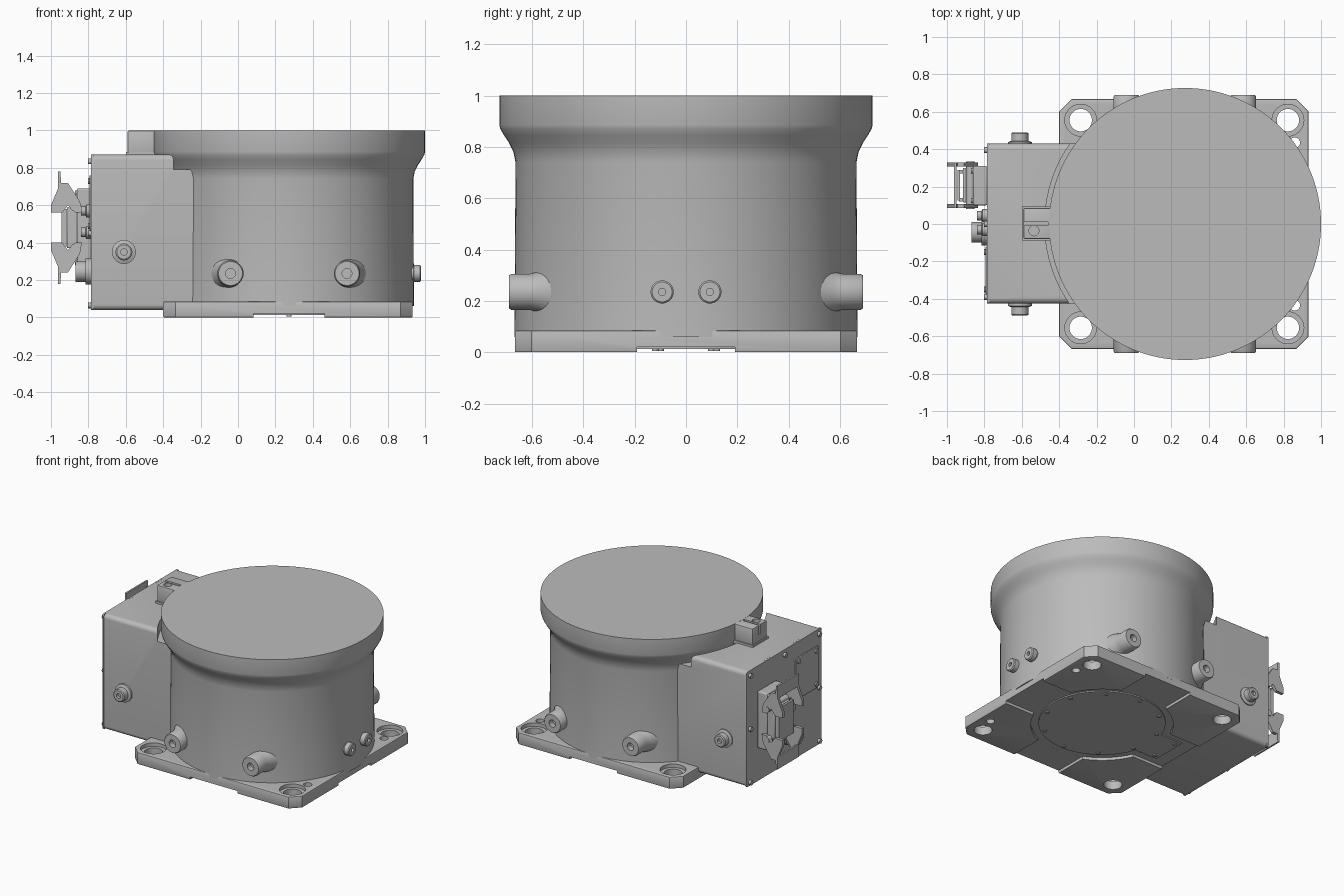
import bpy, bmesh, math
from mathutils import Vector

cube = bpy.data.objects.get("Cube")
if cube:
    bpy.data.objects.remove(cube, do_unlink=True)

grey = bpy.data.materials.new("plain grey")
grey.use_nodes = True
grey.diffuse_color = (0.5, 0.5, 0.5, 1)
grey.node_tree.nodes["Principled BSDF"].inputs["Base Color"].default_value = (0.5, 0.5, 0.5, 1)

CX, R, RIM = 0.273, 0.664, 0.727   # drum centre and radii
WALL = -0.785                      # outer face of the terminal box


def finish(name, bm):
    bmesh.ops.remove_doubles(bm, verts=bm.verts, dist=1e-5)
    bmesh.ops.recalc_face_normals(bm, faces=bm.faces)
    mesh = bpy.data.meshes.new(name)
    bm.to_mesh(mesh)
    bm.free()
    mesh.materials.append(grey)
    ob = bpy.data.objects.new(name, mesh)
    bpy.context.collection.objects.link(ob)
    return ob


def lathe(name, profile, loc, axis=(0, 0, 1), seg=32):
    """Spin (radius, height) points round an axis through loc."""
    bm = bmesh.new()
    vs = [bm.verts.new((r, 0, h)) for r, h in profile]
    es = [bm.edges.new(p) for p in zip(vs, vs[1:])]
    bmesh.ops.spin(bm, geom=vs + es, cent=(0, 0, 0), axis=(0, 0, 1),
                   angle=math.tau, steps=seg, use_merge=True)
    turn = Vector(axis).to_track_quat('Z', 'Y').to_matrix()
    for v in bm.verts:
        v.co = turn @ v.co + Vector(loc)
    return finish(name, bm)


def rod(name, r, h, loc, axis=(0, 0, 1), seg=32):
    return lathe(name, [(0, 0), (r, 0), (r, h), (0, h)], loc, axis, seg)


def prism(name, pts, axis, lo, hi):
    """Extrude a 2D outline along the x, y or z axis."""
    i = "xyz".index(axis)
    bm = bmesh.new()
    rings = []
    for t in (lo, hi):
        ring = []
        for p in pts:
            c = list(p)
            c.insert(i, t)
            ring.append(bm.verts.new(c))
        bm.faces.new(ring)
        rings.append(ring)
    a, b = rings
    for k in range(len(a)):
        bm.faces.new((a[k - 1], a[k], b[k], b[k - 1]))
    return finish(name, bm)


def rect(x0, x1, y0, y1, r=0.0, steps=1):
    """Rectangle outline; steps=1 chamfers corners, more steps round them."""
    if r == 0:
        return [(x0, y0), (x1, y0), (x1, y1), (x0, y1)]
    corners = [(x1 - r, y1 - r), (x0 + r, y1 - r), (x0 + r, y0 + r), (x1 - r, y0 + r)]
    return [(cx + r * math.cos(a), cy + r * math.sin(a))
            for q, (cx, cy) in enumerate(corners)
            for a in [(q + s / steps) * math.pi / 2 for s in range(steps + 1)]]


def box(name, x0, x1, y0, y1, z0, z1):
    return prism(name, rect(x0, x1, y0, y1), 'z', z0, z1)


def cut(ob, *cutters):
    for c in cutters:
        m = ob.modifiers.new("cut", 'BOOLEAN')
        m.operation, m.object, m.solver = 'DIFFERENCE', c, 'EXACT'
        bpy.context.view_layer.objects.active = ob
        bpy.ops.object.modifier_apply(modifier=m.name)
        bpy.data.objects.remove(c, do_unlink=True)


def bevel(ob, width):
    m = ob.modifiers.new("bevel", 'BEVEL')
    m.width, m.segments, m.limit_method = width, 2, 'ANGLE'
    m.angle_limit = math.radians(50)


# Drum with a flared rim
lathe("drum", [(0, 0.06), (R + 0.004, 0.06), (R, 0.74), (R + 0.008, 0.78), (R + 0.025, 0.815),
               (R + 0.045, 0.845), (R + 0.059, 0.87), (RIM, 0.885), (RIM, 1), (0, 1)],
      (CX, 0, 0), seg=128)

# Mounting flange with counterbored holes and relieved underside
flange = prism("mounting_flange", rect(-0.4, 0.933, -0.667, 0.667, 0.065), 'z', 0, 0.085)
bevel(flange, 0.006)
bpy.context.view_layer.objects.active = flange
bpy.ops.object.modifier_apply(modifier="bevel")
for sy in (-1, 1):
    for x in (-0.285, 0.823):
        cut(flange, rod("cutter", 0.06, 0.2, (x, sy * 0.555, -0.05)),
            rod("cutter", 0.085, 0.1, (x, sy * 0.555, 0.06)))
    cut(flange, rod("cutter", 0.028, 0.2, (0.86, sy * 0.435, -0.05)))
cut(flange, box("cutter", CX - 0.19, CX + 0.19, -0.8, 0.8, -0.05, 0.02),
    box("cutter", -0.6, 1.2, -0.19, 0.19, -0.05, 0.0201),
    rod("cutter", 0.465, 0.0702, (CX, 0, -0.05), seg=64))

# Underside cover with its neck and screws
rod("bottom_cover", 0.415, 0.02, (CX, 0, 0.012), seg=64)
box("bottom_cover_neck", -0.3, 0, -0.13, 0.13, 0.0125, 0.03)
for k in range(10):
    a = math.tau * (k + 0.5) / 10
    rod("bottom_screw", 0.014, 0.015,
        (CX + 0.385 * math.cos(a), 0.385 * math.sin(a), 0.005), seg=12)
for y in (-0.1, 0.1):
    rod("bottom_screw", 0.014, 0.015, (-0.26, y, 0.005), seg=12)

# Terminal box, relieved around the drum rim
case = prism("terminal_box", rect(-0.425, 0.43, 0.04, 0.87, 0.03, 6), 'x', WALL + 0.012, 0.1)
cut(case, rod("cutter", 0.75, 0.4, (CX, 0, 0.79), seg=96))
prism("box_end_cover", rect(-0.425, 0.43, 0.04, 0.87, 0.012, 3), 'x', WALL, WALL + 0.0118)
bevel(prism("small_cover", rect(-0.38, -0.12, 0.46, 0.76, 0.02, 4), 'x', WALL - 0.008, WALL), 0.003)
screws = [(y, z) for y in (-0.39, 0.395) for z in (0.065, 0.45, 0.835)]
screws += [(0, 0.835), (0, 0.065)]
screws += [(y, z) for y in (-0.35, -0.15) for z in (0.49, 0.73)]
for y, z in screws:
    rod("cover_screw", 0.016, 0.018, (WALL, y, z), (-1, 0, 0), 12)

# Tab on the box top, slotted, with a pin
tab = box("index_tab", -0.59, -0.4, -0.08, 0.085, 0.86, 0.999)
bevel(tab, 0.006)
bpy.context.view_layer.objects.active = tab
bpy.ops.object.modifier_apply(modifier="bevel")
cut(tab, box("cutter", -0.7, -0.46, -0.008, 0.012, 0.93, 1.1),
    rod("cutter", 0.027, 0.1, (-0.535, -0.036, 0.95)))
box("tab_base", -0.598, -0.44, -0.088, 0.093, 0.86, 0.885)

# Lifting bosses and box plugs on the front and back
for sy in (-1, 1):
    for x in (-0.04, 0.583):
        lathe("boss", [(0.11, 0.5), (0.095, 0.54), (0.078, 0.575), (0.07, 0.61), (0.07, 0.68),
                       (0.064, 0.69), (0.026, 0.69), (0.026, 0.65), (0, 0.65)],
              (x, 0, 0.235), (0, sy, 0), 48)
    lathe("box_plug", [(0.064, 0.4), (0.064, 0.438), (0.045, 0.445), (0.045, 0.485),
                       (0.038, 0.49), (0.017, 0.49), (0.017, 0.47), (0, 0.47)],
          (-0.61, 0, 0.35), (0, sy, 0))

# Plugs on the side opposite the terminal box
for y in (-0.093, 0.093):
    lathe("side_plug", [(0.035, 0.62), (0.035, 0.665), (0.045, 0.667), (0.045, 0.7),
                        (0.039, 0.706), (0.014, 0.706), (0.014, 0.69), (0, 0.69)],
          (CX, y, 0.235), (1, 0, 0))

# Rectangular connector with locking levers
bevel(box("connector_base", -0.86, WALL, 0.1, 0.31, 0.28, 0.69), 0.008)
bevel(box("connector_housing", -0.915, -0.85, 0.115, 0.3, 0.37, 0.59), 0.006)
box("connector_face", -0.945, -0.93, 0.125, 0.29, 0.36, 0.6)
for y in (0.13, 0.28):
    box("connector_rib", -0.935, -0.91, y - 0.01, y + 0.01, 0.38, 0.58)
lever = [(-.962, .78), (-.95, .78), (-.945, .72), (-.91, .72), (-.845, .62), (-.835, .56),
         (-.87, .56), (-.91, .60), (-.94, .56), (-1, .56), (-1, .60), (-.962, .69)]
for up in (1, -1):
    outline = [(x, 0.48 + up * (z - 0.48)) for x, z in lever]
    for y in (0.085, 0.308):
        prism("locking_lever", outline, 'y', y, y + 0.022)
    z0, z1 = sorted((0.48 + up * 0.21, 0.48 + up * 0.3))
    box("lever_handle", -0.962, -0.95, 0.09, 0.325, z0, z1)
    rod("lever_pivot", 0.022, 0.255, (-0.875, 0.08, 0.48 + up * 0.11), (0, 1, 0), 20)
    for y in (0.125, 0.285):
        rod("connector_screw", 0.014, 0.012, (-0.86, y, 0.48 + up * 0.185), (-1, 0, 0), 12)

# Round connectors beside it
lathe("round_connector", [(0.07, 0), (0.07, 0.03), (0.055, 0.03), (0.055, 0.085),
                          (0.04, 0.085), (0.04, 0.06), (0, 0.06)],
      (WALL, -0.045, 0.245), (-1, 0, 0))
for y, z in ((0.045, 0.57), (-0.03, 0.455)):
    lathe("vent_plug", [(0.035, 0), (0.035, 0.025), (0.025, 0.03), (0.025, 0.055), (0, 0.055)],
          (WALL, y, z), (-1, 0, 0), 20)

# Smooth the round surfaces, keep edges sharp
for ob in bpy.context.view_layer.objects:
    if ob.type == 'MESH':
        bpy.ops.object.select_all(action='DESELECT')
        ob.select_set(True)
        bpy.context.view_layer.objects.active = ob
        bpy.ops.object.shade_smooth_by_angle(angle=math.radians(32))
